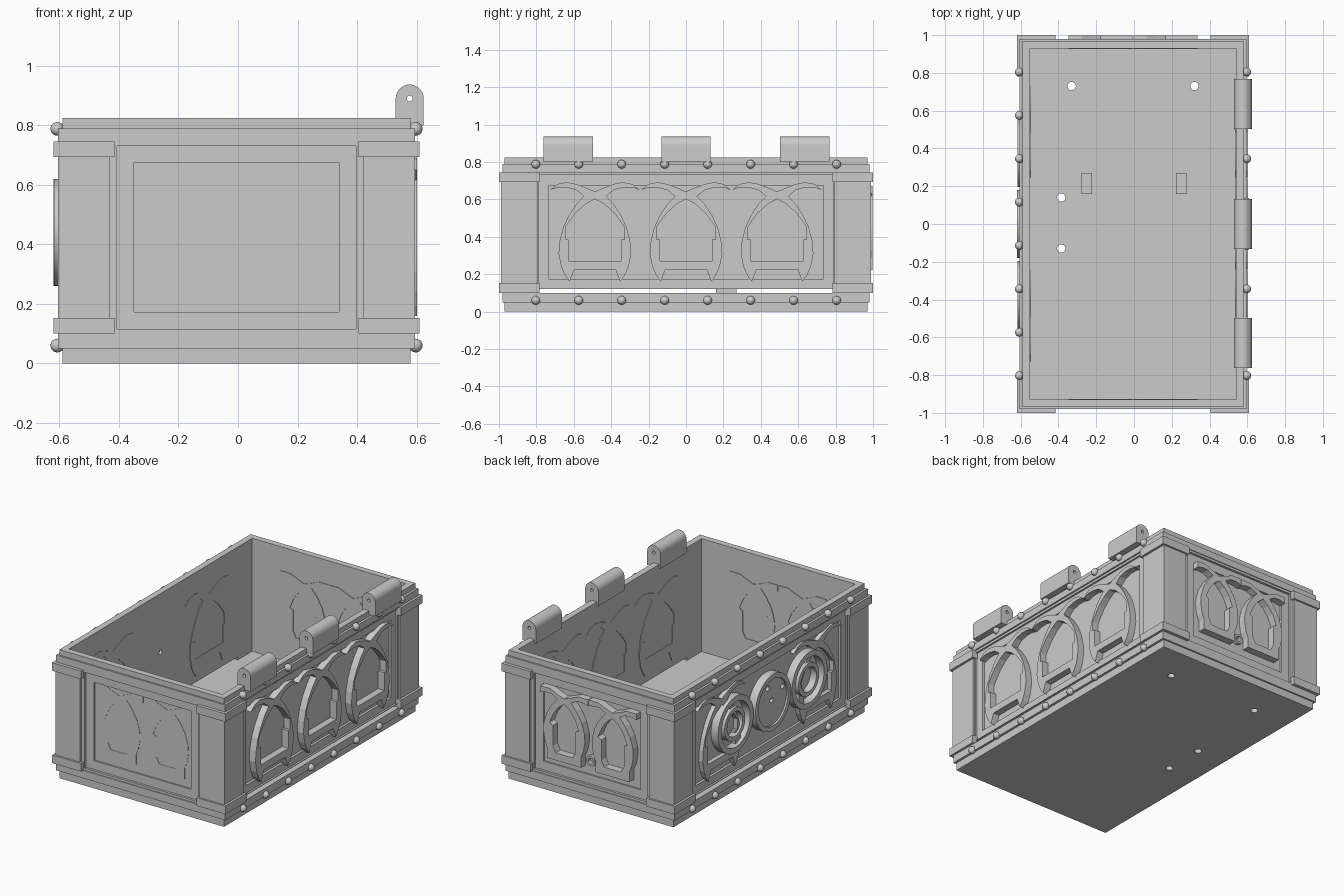
import bpy, math
from mathutils import Matrix, Vector

if "Cube" in bpy.data.objects:
    bpy.data.objects.remove(bpy.data.objects["Cube"])

CX = -0.005                      # body sits slightly left of the hinges
grey = bpy.data.materials.new("stone_grey")
grey.diffuse_color = (0.6, 0.6, 0.6, 1)
grey.use_nodes = True
grey.node_tree.nodes["Principled BSDF"].inputs["Base Color"].default_value = grey.diffuse_color

# facing -> (u axis, v axis, outward axis)
AXES = {
    "front": ((1, 0, 0), (0, 0, 1), (0, -1, 0)),
    "back": ((-1, 0, 0), (0, 0, 1), (0, 1, 0)),
    "right": ((0, 1, 0), (0, 0, 1), (1, 0, 0)),
    "left": ((0, -1, 0), (0, 0, 1), (-1, 0, 0)),
    "up": ((1, 0, 0), (0, 1, 0), (0, 0, 1)),
}


def plate(name, facing, loops, a, b, smooth=False):
    """Filled outline with holes, extruded from depth a to depth b."""
    cu = bpy.data.curves.new(name, "CURVE")
    cu.dimensions, cu.fill_mode, cu.extrude = "2D", "BOTH", (b - a) / 2
    for pts in loops:
        sp = cu.splines.new("POLY")
        sp.points.add(len(pts) - 1)
        for p, (u, v) in zip(sp.points, pts):
            p.co = (u, v, 0, 1)
        sp.use_cyclic_u = True
    tmp = bpy.data.objects.new(name + "_outline", cu)
    bpy.context.collection.objects.link(tmp)
    dg = bpy.context.evaluated_depsgraph_get()
    me = bpy.data.meshes.new_from_object(tmp.evaluated_get(dg))
    bpy.data.objects.remove(tmp)
    u, v, w = (Vector(c) for c in AXES[facing])
    m = Matrix((u, v, w)).transposed().to_4x4()
    m.translation = w * (a + b) / 2 + Vector((CX, 0, 0))
    me.transform(m)
    me.materials.clear()
    me.materials.append(grey)
    ob = bpy.data.objects.new(name, me)
    bpy.context.collection.objects.link(ob)
    if smooth:
        bpy.ops.object.select_all(action="DESELECT")
        ob.select_set(True)
        bpy.context.view_layer.objects.active = ob
        bpy.ops.object.shade_smooth_by_angle(angle=math.radians(35))
    else:
        me.shade_flat()
    return ob


def rect(u0, u1, v0, v1):
    return [(u0, v0), (u1, v0), (u1, v1), (u0, v1)]


def circle(u, v, r, n=32):
    return [(u + r * math.cos(math.tau * i / n), v + r * math.sin(math.tau * i / n)) for i in range(n)]


def mirrored(half, u):
    """Right half listed top to bottom, mirrored to a closed loop around u."""
    left = [(-x, z) for x, z in reversed(half) if x > 0]
    return [(u + x, z) for x, z in half + left]


# arch outlines: crossing horns, curved sides, window
SIDE_ARCH = [(0, .642), (.05, .663), (.1, .682), (.15, .692), (.2, .682), (.24, .65),
             (.2, .663), (.15, .663), (.1, .65), (.06, .617), (.1, .575), (.14, .515), (.17, .45),
             (.188, .38), (.194, .31), (.18, .24), (.16, .195), (.135, .16), (.11, .225)]
SIDE_WINDOW = [(0, .602), (.05, .575), (.1, .53), (.135, .485), (.158, .45), (.158, .385),
               (.14, .385), (.14, .272)]
END_ARCH = [(0, .632), (.05, .65), (.1, .672), (.17, .672), (.17, .632), (.13, .642), (.09, .64),
            (.05, .618), (.09, .57), (.125, .51), (.145, .44), (.147, .39), (.137, .33),
            (.12, .29), (.12, .222)]
END_WINDOW = [(0, .598), (.04, .567), (.075, .52), (.103, .455), (.08, .44), (.08, .31),
              (.06, .27)]

# base slabs with drain holes
holes = [circle(x - CX, y, .022) for x, y in ((-.33, .73), (.32, .73), (-.385, .14), (-.385, -.13))]
plate("base_slab", "up", [rect(-.585, .585, -.97, .97)] + holes, 0, .05)
plate("floor_slab", "up", [rect(-.6, .6, -.98, .98)] + holes, .05, .1)
for x in (-.25, .25):
    plate("floor_tab", "up", [rect(x - .022, x + .032, .16, .27)], .1, .12)

# upper band and rim
inner = rect(-.545, .545, -.93, .93)
plate("top_band", "up", [rect(-.6, .6, -.98, .98), inner], .745, .79)
plate("top_rim", "up", [rect(-.585, .585, -.97, .97), inner], .79, .825)

# corner posts with foot and head blocks
for sx in (-1, 1):
    for sy in (-1, 1):
        def corner(name, ox, oy, ax, ay, z0, z1):
            pts = [(ox, oy), (ax, oy), (ax, .93), (.545, .93), (.545, ay), (ox, ay)]
            plate(name, "up", [[(sx * x, sy * y) for x, y in pts]], z0, z1)
        corner("corner_post", .6, .988, .425, .795, .15, .695)
        corner("corner_foot", .615, 1.0, .41, .782, .1, .152)
        corner("corner_head", .615, 1.0, .41, .782, .693, .745)

# end walls: surround, frame, panel and two arches
for side in ("front", "back"):
    plate(side + "_surround", side,
          [rect(-.43, .43, .1, .745), rect(-.402, .402, .115, .73)], .93, .975)
    plate(side + "_frame", side,
          [rect(-.402, .402, .115, .73), rect(-.345, .345, .172, .675)], .93, .96)
    plate(side + "_panel", side, [rect(-.345, .345, .172, .675)], .93, .95)
    for u in (-.172, .172):
        plate(side + "_arch", side, [mirrored(END_ARCH, u), mirrored(END_WINDOW, u)],
              .926, .952 if side == "front" else .998)
plate("back_ring", "back", [circle(0, .27, .032), circle(0, .27, .018)], .94, .975)

# long walls, open slot below the panel
for side in ("right", "left"):
    peep = [circle(0, .45, .015)] if side == "left" else []
    plate(side + "_surround", side,
          [rect(-.8, .8, .12, .745), rect(-.785, .785, .124, .73)], .545, .59)
    plate(side + "_frame", side,
          [rect(-.785, .785, .124, .73), rect(-.735, .735, .175, .675)], .545, .578)
    plate(side + "_panel", side, [rect(-.735, .735, .175, .675)] + peep, .545, .562)
    for u in ((-.487, 0, .487) if side == "right" else (-.487, .487)):
        plate(side + "_arch", side, [mirrored(SIDE_ARCH, u), mirrored(SIDE_WINDOW, u)],
              .541, .606 if side == "right" else .59)

# round ornaments on the left wall
for u in (-.375, .375):
    plate("outer_ring", "left", [circle(u, .44, .18, 48), circle(u, .44, .145, 48)], .55, .612, True)
    plate("inner_ring", "left", [circle(u, .44, .105, 40), circle(u, .44, .078, 40)], .55, .605, True)
plate("disc_rim", "left", [circle(0, .44, .18, 48), circle(0, .44, .15, 48)], .55, .615, True)
plate("disc_face", "left", [circle(0, .44, .15, 48), circle(0, .45, .015),
                            circle(-.04, .54, .016), circle(.11, .5, .016)], .55, .603, True)

# hinge knuckles on the right edge
hx, hz, hr = .577 - CX, .89, .047
arc = [(hx + hr * math.cos(math.pi * i / 20), hz + hr * math.sin(math.pi * i / 20)) for i in range(21)]
profile = arc + [(hx - hr, .8), (hx + hr, .8)]
for y in (-.63, 0, .635):
    plate("hinge_knuckle", "front", [profile, circle(hx, hz, .01, 16)], -y - .132, -y + .132, True)

# rivets along both long sides
for sx in (-1, 1):
    for z in (.06, .788):
        for i in range(8):
            bpy.ops.mesh.primitive_uv_sphere_add(
                segments=20, ring_count=12, radius=.023,
                location=(CX + sx * .602, -.803 + .2297 * i, z))
            rivet = bpy.context.object
            rivet.name = "rivet"
            rivet.data.materials.append(grey)
            rivet.data.shade_smooth()
